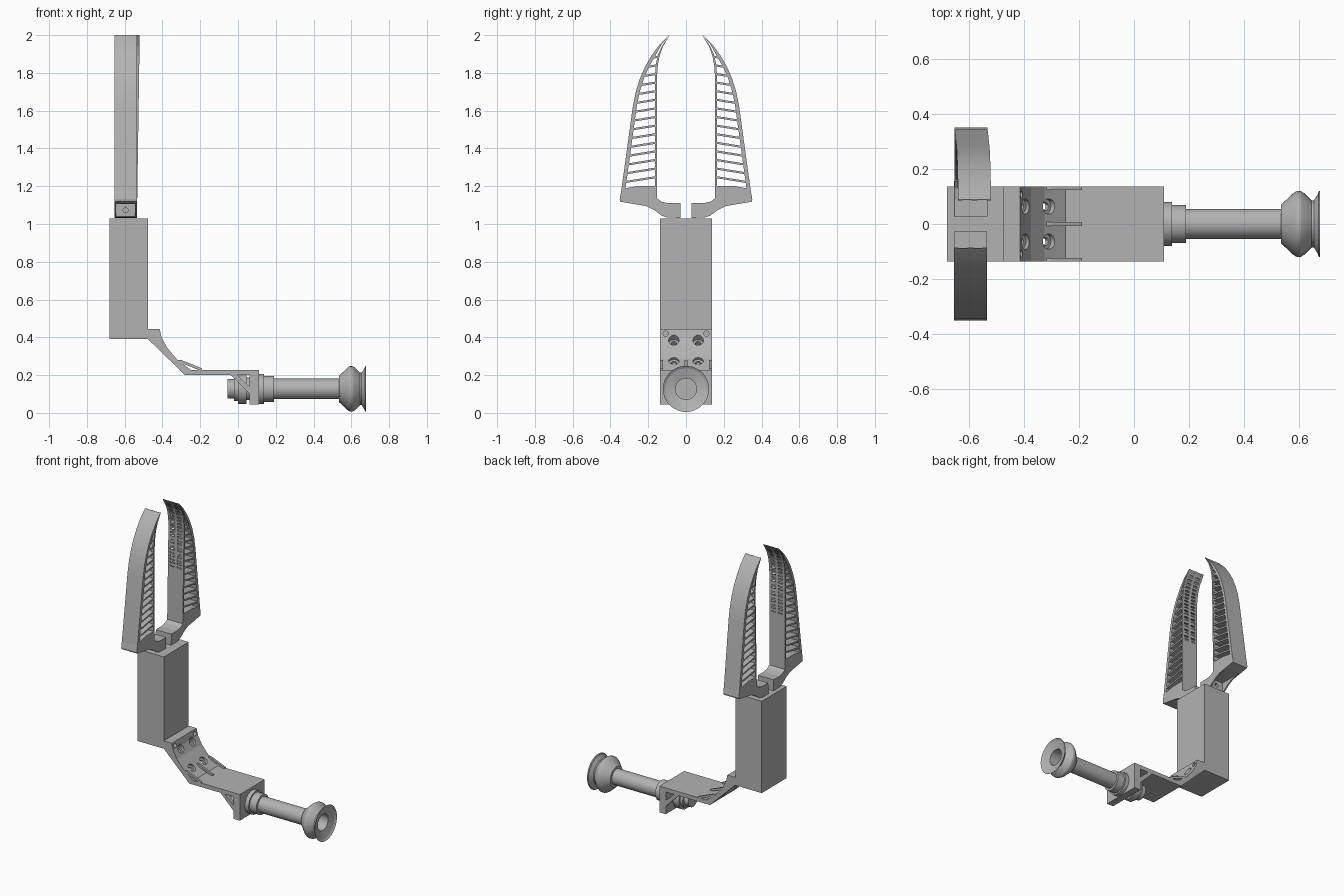
import bpy, bmesh, math
from mathutils import Vector, Matrix

cube = bpy.data.objects.get("Cube")
if cube:
    bpy.data.objects.remove(cube, do_unlink=True)

grey = bpy.data.materials.new("mid grey")
grey.use_nodes = True
grey.diffuse_color = (0.45, 0.45, 0.45, 1)
grey.node_tree.nodes["Principled BSDF"].inputs["Base Color"].default_value = (0.45, 0.45, 0.45, 1)


def finish(name, bm, smooth=None):
    bmesh.ops.recalc_face_normals(bm, faces=bm.faces)
    mesh = bpy.data.meshes.new(name)
    bm.to_mesh(mesh)
    bm.free()
    obj = bpy.data.objects.new(name, mesh)
    bpy.context.collection.objects.link(obj)
    mesh.materials.append(grey)
    if smooth:
        activate(obj)
        bpy.ops.object.shade_smooth_by_angle(angle=math.radians(smooth))
    return obj


def activate(obj):
    bpy.ops.object.select_all(action='DESELECT')
    obj.select_set(True)
    bpy.context.view_layer.objects.active = obj


def prism(bm, pts, lo, hi, axis):
    """Extrude a profile along x (points are y, z) or along y (points are x, z)."""
    place = (lambda p, d: (d, p[0], p[1])) if axis == 'x' else (lambda p, d: (p[0], d, p[1]))
    a = [bm.verts.new(place(p, lo)) for p in pts]
    b = [bm.verts.new(place(p, hi)) for p in pts]
    bm.faces.new(a)
    bm.faces.new(b[::-1])
    for i in range(len(pts)):
        j = (i + 1) % len(pts)
        bm.faces.new((a[i], a[j], b[j], b[i]))


def rect(u0, u1, z0, z1):
    return [(u0, z0), (u1, z0), (u1, z1), (u0, z1)]


def rod(bm, centre, direction, radius, depth):
    rot = Vector(direction).to_track_quat('Z', 'Y').to_matrix().to_4x4()
    bmesh.ops.create_cone(bm, cap_ends=True, segments=24, radius1=radius, radius2=radius,
                          depth=depth, matrix=Matrix.Translation(centre) @ rot)


def cut(obj, bm):
    cutter = finish("cutter", bm)
    cutter.hide_render = True
    mod = obj.modifiers.new("cut", 'BOOLEAN')
    mod.operation = 'DIFFERENCE'
    mod.solver = 'EXACT'
    mod.object = cutter
    activate(obj)
    bpy.ops.object.modifier_apply(modifier=mod.name)
    bpy.data.objects.remove(cutter, do_unlink=True)


W = 0.137  # half width of body and bracket

# Gripper body
bm = bmesh.new()
prism(bm, rect(-0.68, -0.476, 0.39, 1.03), -W, W, 'y')
finish("gripper_body", bm)

# Bent bracket plate with its end flange
bm = bmesh.new()
prism(bm, [(-0.476, 0.39), (-0.28, 0.2), (0.06, 0.2), (0.06, 0.045), (0.11, 0.045), (0.11, 0.228),
           (-0.25, 0.228), (-0.325, 0.285), (-0.375, 0.345), (-0.405, 0.4), (-0.415, 0.445),
           (-0.476, 0.445)], -W, W, 'y')
bracket = finish("bracket", bm)

# Counterbored holes in the slope, and two small holes in the tab
for radius, depth in ((0.028, 0.05), (0.015, 0.3)):
    bm = bmesh.new()
    for x, z in ((-0.395, 0.385), (-0.305, 0.28)):
        for y in (-0.064, 0.064):
            rod(bm, (x, y, z), (0.7, 0, 0.7), radius, depth)
    cut(bracket, bm)
bm = bmesh.new()
for y in (-0.108, 0.108):
    rod(bm, (-0.42, y, 0.42), (1, 0, 0), 0.014, 0.06)
cut(bracket, bm)

# Thin stiffening ribs in the bend, each an open triangle
bm = bmesh.new()
for y in (-0.13, 0, 0.13):
    prism(bm, [(-0.32, 0.28), (-0.30, 0.28), (-0.19, 0.235), (-0.19, 0.226), (-0.21, 0.228),
               (-0.295, 0.262)], y - 0.007, y + 0.007, 'y')
finish("bend_ribs", bm)

# Diagonal struts under the plate
bm = bmesh.new()
for y in (-0.127, 0.127):
    prism(bm, [(-0.04, 0.201), (-0.005, 0.201), (0.061, 0.14), (0.061, 0.1)],
          y - 0.01, y + 0.01, 'y')
finish("flange_struts", bm)


def lathe(name, profile, closed=False):
    bm = bmesh.new()
    verts = [bm.verts.new((x, 0, 0.127 + r)) for x, r in profile]
    edges = [bm.edges.new(p) for p in zip(verts, verts[1:])]
    bmesh.ops.spin(bm, geom=verts + edges, cent=(0, 0, 0.127), axis=(1, 0, 0),
                   angle=math.tau, steps=48, use_duplicate=False)
    bmesh.ops.remove_doubles(bm, verts=bm.verts, dist=0.0001)
    return finish(name, bm, 30)


# Vacuum stem with nuts and collars
lathe("vacuum_stem", [(-0.055, 0), (-0.055, 0.052), (-0.02, 0.052), (-0.02, 0.065), (0.0, 0.065),
                      (0.0, 0.08), (0.045, 0.08), (0.045, 0.06), (0.11, 0.06), (0.11, 0.08),
                      (0.138, 0.08), (0.138, 0.069), (0.19, 0.069), (0.19, 0.054),
                      (0.56, 0.054), (0.56, 0)])

# Bellows suction cup
lathe("suction_cup", [(0.535, 0.0), (0.535, 0.07), (0.58, 0.112), (0.593, 0.12), (0.607, 0.12),
                      (0.62, 0.112), (0.646, 0.086), (0.655, 0.086), (0.678, 0.122),
                      (0.672, 0.118), (0.655, 0.056), (0.57, 0.056), (0.57, 0)])

# Finger outlines as (height, distance from centre)
OUTER = [(1.14, 0.348), (1.40, 0.312), (1.62, 0.282), (1.70, 0.266), (1.77, 0.244), (1.83, 0.218),
         (1.89, 0.184), (1.95, 0.14), (2.0, 0.09)]
INNER = [(1.14, 0.153), (1.79, 0.153), (1.84, 0.149), (1.89, 0.14), (1.94, 0.122), (2.0, 0.086)]
X0, X1 = -0.655, -0.535


def at(curve, z):
    for (z0, y0), (z1, y1) in zip(curve, curve[1:]):
        if z <= z1:
            return y0 + (y1 - y0) * (z - z0) / (z1 - z0)
    return curve[-1][1]


def band(curve, thick, z0, z1):
    """A strip of even width that follows part of an outline."""
    zs = [z0] + [z for z, _ in curve if z0 < z < z1] + [z1]
    side = [(at(curve, z), z) for z in zs]
    return side + [(y + thick * min(1, (2.01 - z) / 0.12), z) for y, z in reversed(side)]


def place(obj, side):
    """Mirror to the given side; the back finger leans slightly."""
    for v in obj.data.vertices:
        if side > 0:
            v.co.x += 0.015 * (v.co.z - 1.03)
        v.co.y *= side
    if side < 0:
        obj.data.flip_normals()


for side, label in ((1, "back"), (-1, "front")):
    # Hooked base with a recess and screw hole beneath
    bm = bmesh.new()
    prism(bm, [(0.028, 1.032), (0.10, 1.035), (0.13, 1.045), (0.17, 1.075), (0.21, 1.095),
               (0.348, 1.118), (0.351, 1.13), (0.345, 1.165), (0.33, 1.187), (0.25, 1.202),
               (0.153, 1.202), (0.153, 1.135), (0.13, 1.118), (0.09, 1.11), (0.028, 1.11)],
          X0, X1, 'x')
    base = finish(label + "_finger_base", bm)
    bm = bmesh.new()
    prism(bm, rect(0.115, 0.3, 1.0, 1.106), X0 + 0.01, X1 - 0.01, 'x')
    cut(base, bm)
    bm = bmesh.new()
    rod(bm, (-0.595, 0.1, 1.073), (0, 1, 0), 0.013, 0.06)
    cut(base, bm)
    place(base, side)

    # Outer wall
    bm = bmesh.new()
    prism(bm, band(OUTER, -0.021, 1.15, 2.0), X0, X1, 'x')
    wall = finish(label + "_finger_outer_wall", bm, 25)
    place(wall, side)

    # Inner wall: solid below, three rails with small bars above
    bm = bmesh.new()
    prism(bm, band(INNER, 0.011, 1.15, 1.5), X0, X1, 'x')
    for a, b in ((X0, X0 + 0.016), (-0.606, -0.584), (X1 - 0.016, X1)):
        prism(bm, band(INNER, 0.011, 1.5, 2.0), a, b, 'x')
    for k in range(21):
        z = 1.5 + 0.0235 * k
        prism(bm, band(INNER, 0.010, z, z + 0.012), X0 + 0.001, X1 - 0.001, 'x')
    place(finish(label + "_finger_inner_wall", bm), side)

    # Slanted slats between the walls
    bm = bmesh.new()
    for k in range(16):
        z = 1.243 + 0.0455 * k
        y0 = at(INNER, z) + 0.004
        y1 = at(OUTER, z) - 0.008
        if y1 - y0 < 0.02:
            continue
        drop = 0.16 * (y1 - y0)
        prism(bm, [(y0, z), (y1, z - drop), (y1, z - drop + 0.011), (y0, z + 0.011)],
              X0 + 0.002, X1 - 0.002, 'x')
    place(finish(label + "_finger_slats", bm), side)
